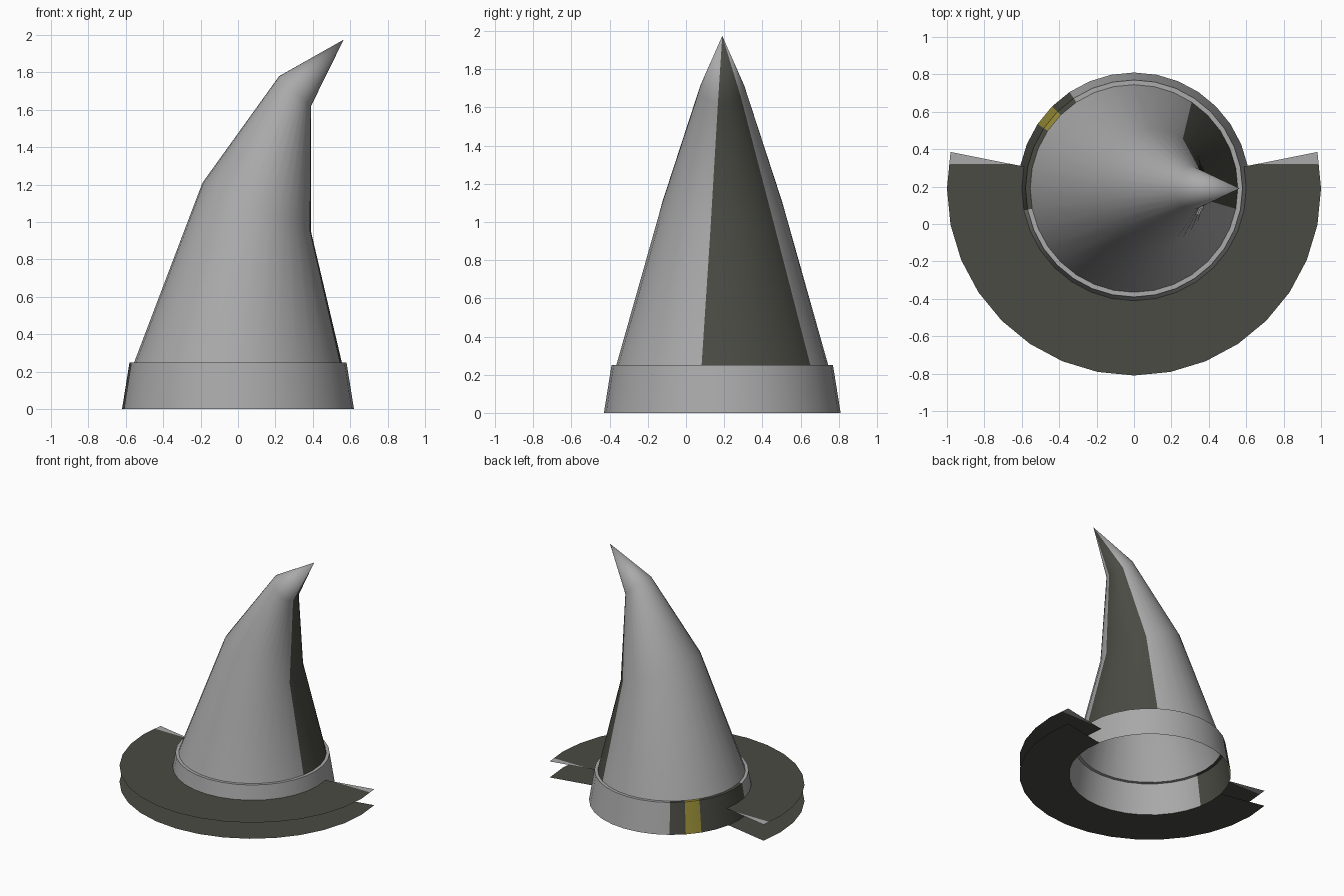
import bpy, bmesh, math
from mathutils import Vector

if "Cube" in bpy.data.objects:
    bpy.data.objects.remove(bpy.data.objects["Cube"])

CY = 0.19           # centre of the hat in y
N = 32              # sides
STEP = 2 * math.pi / N


def material(name, rgb):
    m = bpy.data.materials.new(name)
    m.diffuse_color = (*rgb, 1)
    m.use_nodes = True
    m.node_tree.nodes["Principled BSDF"].inputs["Base Color"].default_value = m.diffuse_color
    return m


MATS = [material("grey_felt", (0.40, 0.40, 0.40)),
        material("dark_felt", (0.07, 0.07, 0.058)),
        material("buckle_yellow", (0.33, 0.28, 0.04))]


def ring(bm, cx, cz, dx, dz, r):
    """Circle of vertices; (dx, dz) is the half-axis on the +x side, r the y radius."""
    return [bm.verts.new((cx + dx * math.cos(i * STEP), CY + r * math.sin(i * STEP),
                          cz + dz * math.cos(i * STEP))) for i in range(N)]


def bridge(bm, low, high, colour):
    for i in range(N):
        j = (i + 1) % N
        top = [high[j], high[i]] if len(high) > 1 else high
        f = bm.faces.new([low[i], low[j]] + top)
        f.material_index = colour(i)


def finish(bm, name, angle=30):
    me = bpy.data.meshes.new(name)
    bm.to_mesh(me)
    bm.free()
    ob = bpy.data.objects.new(name, me)
    bpy.context.collection.objects.link(ob)
    for m in MATS:
        me.materials.append(m)
    bpy.ops.object.select_all(action='DESELECT')
    ob.select_set(True)
    bpy.context.view_layer.objects.active = ob
    bpy.ops.object.shade_smooth_by_angle(angle=math.radians(angle))
    return ob


# bent cone with a dark sector on the right
bm = bmesh.new()
rings = [ring(bm, 0.0, 0.25, 0.555, 0, 0.555),
         ring(bm, 0.10, 1.08, 0.29, -0.13, 0.32),
         ring(bm, 0.305, 1.70, 0.085, -0.08, 0.117),
         [bm.verts.new((0.565, CY, 1.975))]]
for a, b in zip(rings, rings[1:]):
    bridge(bm, a, b, lambda i: 1 if (i <= 4 or i == N - 1) else 0)
finish(bm, "cone", 60)

# hat band with dark part and buckle, plus the narrow ledge to the cone
bm = bmesh.new()
b0 = ring(bm, 0, 0, 0.62, 0, 0.62)
b1 = ring(bm, 0, 0.25, 0.58, 0, 0.58)
b2 = ring(bm, 0, 0.25, 0.555, 0, 0.555)
band_colour = lambda i: 2 if i == 12 else 1 if 11 <= i <= 16 else 0
bridge(bm, b0, b1, band_colour)
bridge(bm, b1, b2, band_colour)
finish(bm, "hat_band")


# brim: two flat open sheets around the front
def brim(name, z, inner, up):
    bm = bmesh.new()
    pts = []
    for i in range(15, N + 2):
        c, s = math.cos(i * STEP), math.sin(i * STEP)
        pts.append((bm.verts.new((inner * c, CY + inner * s, z)),
                    bm.verts.new((c, CY + s, z))))
    for (a, b), (c, d) in zip(pts, pts[1:]):
        f = bm.faces.new((a, b, d, c))
        f.normal_update()
        if (f.normal.z > 0) != up:
            f.normal_flip()
    if up:  # pale back corners
        bmesh.ops.bisect_plane(bm, geom=bm.verts[:] + bm.edges[:] + bm.faces[:],
                               plane_co=Vector((0, 0.32, 0)), plane_no=Vector((0, 1, 0)))
    for f in bm.faces:
        f.material_index = 0 if up and f.calc_center_median().y > 0.321 else 1
    finish(bm, name)


brim("brim_top", 0.133, 0.60, True)
brim("brim_underside", 0.0, 0.62, False)
